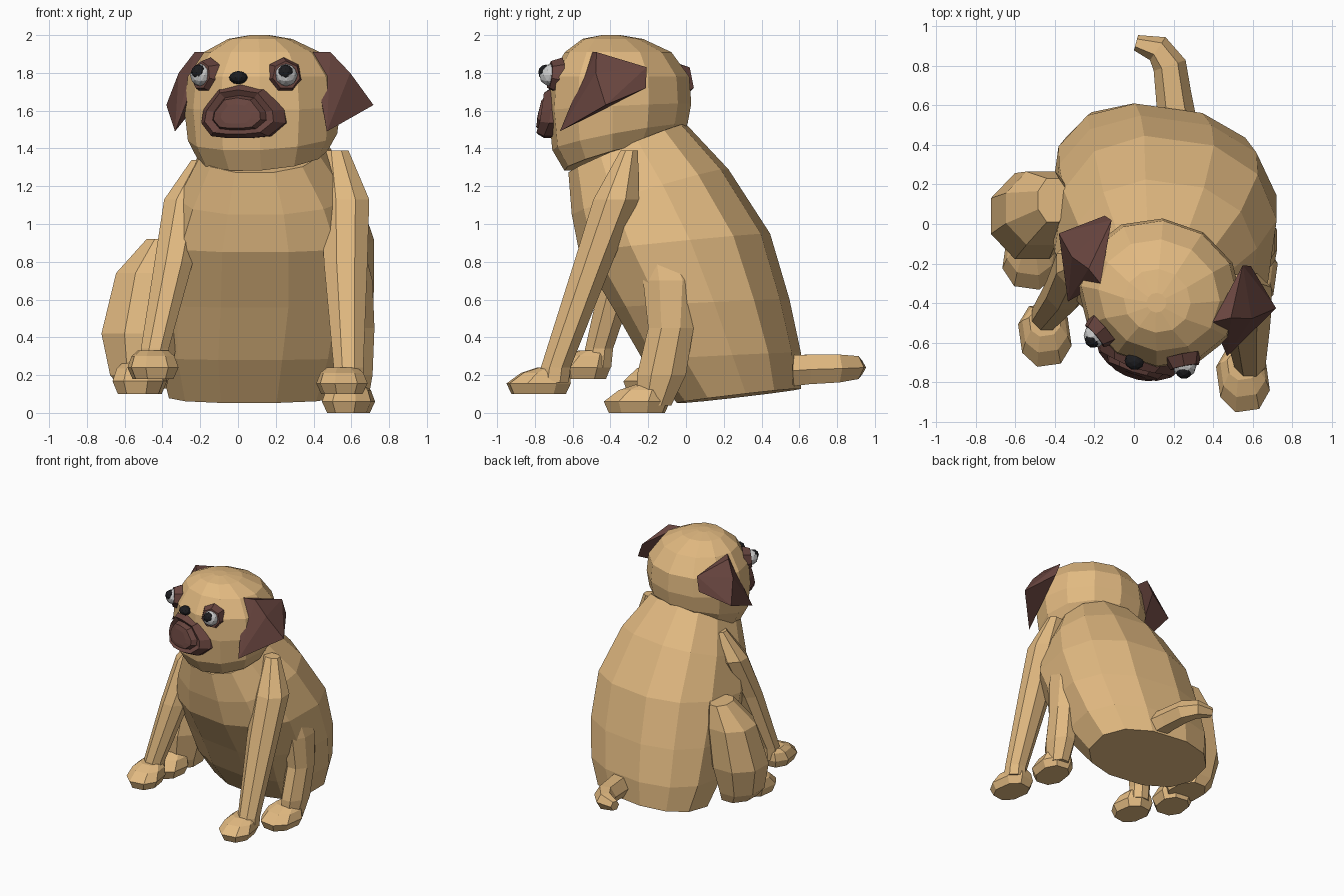
import bpy, bmesh, math
from mathutils import Matrix, Vector

if "Cube" in bpy.data.objects:
    bpy.data.objects.remove(bpy.data.objects["Cube"])


def material(name, r, g, b):
    m = bpy.data.materials.new(name)
    m.diffuse_color = (r, g, b, 1)
    m.use_nodes = True
    m.node_tree.nodes["Principled BSDF"].inputs["Base Color"].default_value = m.diffuse_color
    return m


FUR = material("fur", 0.76, 0.49, 0.22)
BROWN = material("dark_fur", 0.14, 0.06, 0.05)
WHITE = material("eye_white", 0.65, 0.66, 0.66)
BLACK = material("black", 0.012, 0.012, 0.014)
HEAD = Matrix.Translation((0.13, -0.35, 0)) @ Matrix.Rotation(math.radians(-19), 4, 'Z')


def finish(name, bm, mat, matrix=Matrix()):
    bm.transform(matrix)
    bmesh.ops.recalc_face_normals(bm, faces=bm.faces)
    me = bpy.data.meshes.new(name)
    bm.to_mesh(me)
    bm.free()
    me.materials.append(mat)
    ob = bpy.data.objects.new(name, me)
    bpy.context.collection.objects.link(ob)
    return ob


def skin(name, loops, mat, matrix=Matrix()):
    """Bridge equal-length point loops and cap both ends."""
    bm = bmesh.new()
    rows = [[bm.verts.new(p) for p in loop] for loop in loops]
    n = len(rows[0])
    for a, b in zip(rows, rows[1:]):
        for i in range(n):
            j = (i + 1) % n
            bm.faces.new((a[i], a[j], b[j], b[i]))
    bm.faces.new(rows[0])
    bm.faces.new(rows[-1])
    return finish(name, bm, mat, matrix)


def stack(name, rings, n=8, power=1.0, yaw=0, matrix=Matrix(), mat=FUR):
    """Loft horizontal rings (x, y, z, rx, ry, slope of z along y)."""
    c, s = math.cos(math.radians(yaw)), math.sin(math.radians(yaw))
    loops = []
    for x, y, z, rx, ry, slope in rings:
        loop = []
        for i in range(n):
            t = 2 * math.pi * (i + 0.5) / n
            u = math.copysign(abs(math.cos(t)) ** power, math.cos(t)) * rx
            v = math.copysign(abs(math.sin(t)) ** power, math.sin(t)) * ry
            loop.append((x + u * c - v * s, y + u * s + v * c, z + slope * v))
        loops.append(loop)
    return skin(name, loops, mat, matrix)


def ball(name, centre, radius, mat, scale=(1, 1, 1)):
    bm = bmesh.new()
    bmesh.ops.create_icosphere(bm, subdivisions=2, radius=radius)
    return finish(name, bm, mat, HEAD @ Matrix.Translation(centre) @ Matrix.Diagonal((*scale, 1)))


def paw(name, x, y, z, rx, ry, h, yaw=0):
    stack(name, [(x, y, z, rx * .8, ry * .85, 0), (x, y, z + h * .4, rx, ry, 0),
                 (x, y + ry * .2, z + h * .8, rx * .85, ry * .75, 0),
                 (x, y + ry * .4, z + h, rx * .6, ry * .45, 0)], power=.85, yaw=yaw)


# Body, leaning forward from the rump to the neck
stack("body", [
    (.10, .28, .09, .47, .32, .12), (.12, .19, .30, .54, .41, .05),
    (.15, .08, .58, .57, .46, .05), (.16, -.06, .90, .56, .50, .1),
    (.15, -.19, 1.17, .47, .41, .3), (.13, -.31, 1.40, .33, .31, .42)],
    n=12, power=.85, yaw=-8)

# Front legs
stack("front_leg_right", [
    (.585, -.70, .16, .085, .085, 0), (.585, -.69, .24, .085, .085, 0), (.57, -.49, .80, .125, .11, 0),
    (.57, -.37, 1.13, .135, .13, 0), (.52, -.30, 1.39, .07, .05, 0)])
stack("front_leg_left", [
    (-.44, -.47, .24, .08, .08, 0), (-.44, -.46, .34, .08, .08, 0), (-.34, -.33, .80, .11, .11, 0),
    (-.28, -.20, 1.13, .12, .13, 0), (-.19, -.16, 1.34, .06, .06, 0)])
paw("front_paw_right", .55, -.78, .10, .135, .175, .14, 8)
paw("front_paw_left", -.45, -.56, .18, .135, .165, .15, 8)

# Hind legs
stack("hind_leg_right", [
    (.61, -.17, .04, .08, .10, 0), (.62, -.13, .2, .1, .14, 0), (.63, -.08, .45, .10, .13, 0),
    (.62, -.08, .70, .10, .16, 0), (.61, -.11, .84, .07, .13, 0)])
stack("hind_leg_left", [
    (-.50, .02, .13, .13, .17, 0), (-.52, .02, .2, .17, .2, 0), (-.515, .04, .42, .225, .235, 0),
    (-.47, .08, .74, .19, .2, 0), (-.41, .12, .92, .08, .12, 0)])
paw("hind_paw_right", .585, -.26, 0, .14, .18, .15, -8)
paw("hind_paw_left", -.52, -.17, .10, .145, .165, .17, -8)

# Tail, curling sideways along the ground
path = [(.22, .50, .22, .10), (.20, .65, .23, .09), (.18, .80, .235, .085),
        (.12, .885, .24, .07), (.01, .915, .24, .04)]
loops = []
for i, (x, y, z, r) in enumerate(path):
    a, b = path[max(i - 1, 0)], path[min(i + 1, len(path) - 1)]
    d = Vector((b[0] - a[0], b[1] - a[1], 0)).normalized()
    side = Vector((-d.y, d.x, 0))
    loops.append([Vector((x, y, z)) + side * r * math.cos(k * math.pi / 3)
                  + Vector((0, 0, r * math.sin(k * math.pi / 3))) for k in range(6)])
skin("tail", loops, FUR)

# Head
stack("head", [
    (0, 0, 1.365, .35, .29, .29), (0, 0, 1.46, .40, .355, .2), (0, 0, 1.62, .42, .375, .05),
    (0, 0, 1.78, .40, .365, 0), (0, -.01, 1.91, .31, .28, 0), (0, -.04, 1.98, .17, .16, 0),
    (0, -.05, 2.0, .05, .05, 0)], n=12, matrix=HEAD)

# Muzzle with a folded mouth
half = [(0, .145), (.13, .125), (.225, .01), (.235, -.06), (.16, -.13), (.06, -.14)]
outline = half + [(-x, z) for x, z in reversed(half[1:])]
loops = []
for y, k in [(-.24, 1), (-.38, 1), (-.425, .82), (-.40, .64), (-.435, .56), (-.44, .36)]:
    loops.append([(x * k, y + .2 * z * k + 1.4 * (x * k) ** 2, 1.595 + z * k - .02 * (1 - k))
                  for x, z in outline])
skin("muzzle", loops, BROWN, HEAD)
ball("nose", (-.01, -.365, 1.775), .05, BLACK, (1, .9, .7))

# Ears and eyes, mirrored across the head
ear = [(.30, -.05, 1.91), (.35, .27, 1.83), (.39, .28, 1.72), (.58, .12, 1.63),
       (.425, -.19, 1.49), (.35, -.10, 1.72), (.48, .03, 1.80), (.38, .0, 1.91)]
for side, s in (("left", -1), ("right", 1)):
    bm = bmesh.new()
    for x, y, z in ear:
        bm.verts.new((x * s, y, z))
    bmesh.ops.convex_hull(bm, input=bm.verts)
    finish("ear_" + side, bm, BROWN, HEAD)

    normal = Vector((.5 * s, -.86, .1)).normalized()
    centre = Vector((.225 * s, -.285, 1.785))
    bm = bmesh.new()
    bmesh.ops.create_cone(bm, cap_ends=True, segments=7, radius1=.10, radius2=.075, depth=.06)
    turn = normal.to_track_quat('Z', 'Y').to_matrix().to_4x4()
    finish("eye_patch_" + side, bm, BROWN, HEAD @ Matrix.Translation(centre) @ turn)
    ball("eye_" + side, centre + normal * .025, .06, WHITE)
    ball("pupil_" + side, centre + normal * .052 + Vector((-.008 * s, 0, .012)), .042, BLACK)
